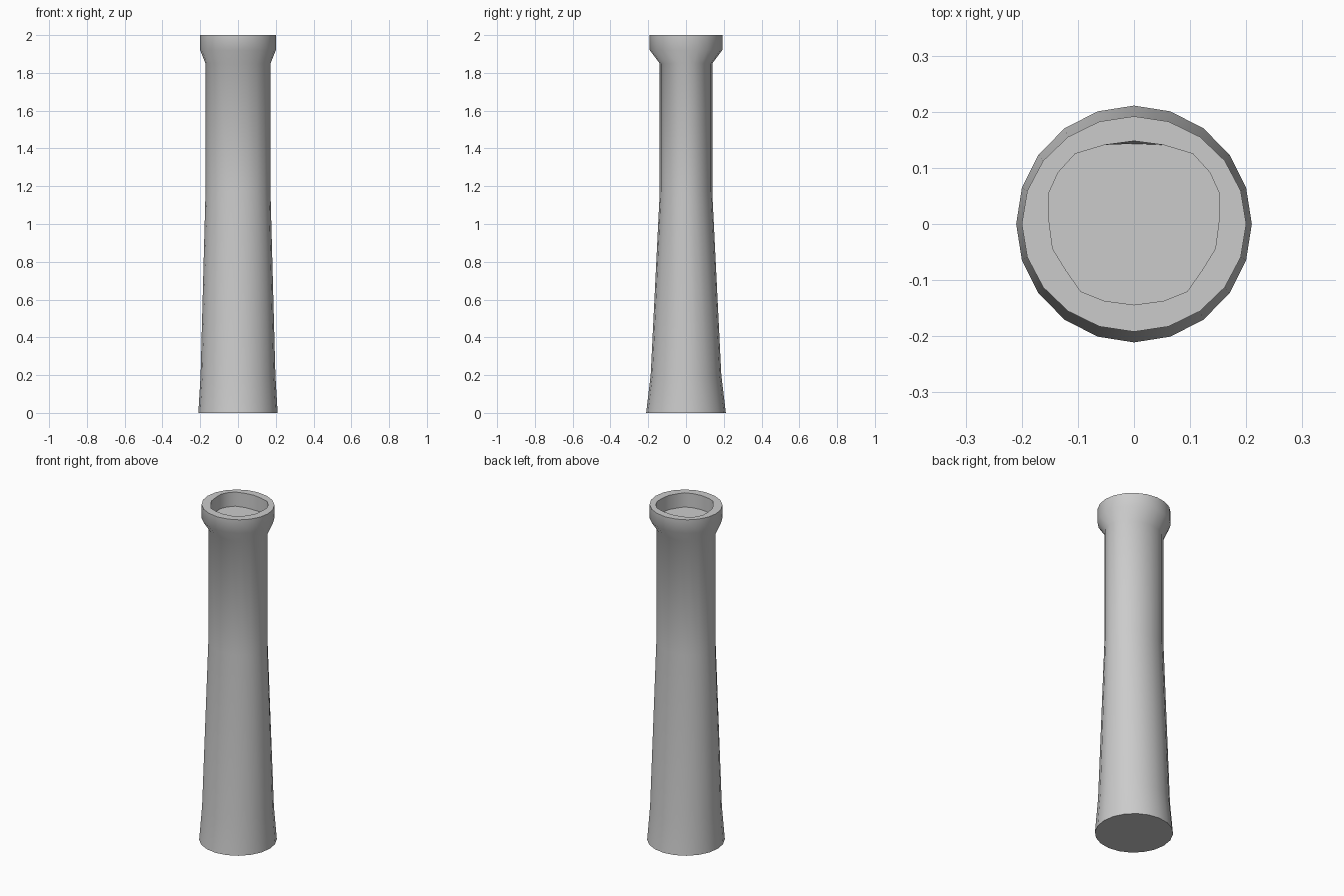
import bpy, bmesh
from math import sin, cos, pi

if "Cube" in bpy.data.objects:
    bpy.data.objects.remove(bpy.data.objects["Cube"])

N = 20
bm = bmesh.new()

def ellipse(z, rx, ry):
    return [bm.verts.new((rx * sin(2 * pi * i / N), ry * cos(2 * pi * i / N), z)) for i in range(N)]

def mirrored(half, z, back=None):
    # half outline runs from back centre round the right side to front centre
    pts = half + [(-x, y) for x, y in half[-2:0:-1]]
    if back is not None:
        pts[0] = (0, back)
    return [bm.verts.new((x, y, z)) for x, y in pts]

def bridge(a, b):
    for i in range(N):
        j = (i + 1) % N
        bm.faces.new((a[i], a[j], b[j], b[i]))

# Outer shaft: round foot, flattened neck, flared collar
profile = [(0, .21, .211), (.2, .198, .187), (1.17, .172, .139),
           (1.85, .172, .139), (1.92, .2, .192), (2.0, .2, .192)]
rings = [ellipse(*p) for p in profile]

# Shallow socket in the top
socket = [(0, .148), (.052, .141), (.105, .125), (.135, .092), (.152, .055), (.152, .01),
          (.145, -.044), (.121, -.083), (.095, -.12), (.053, -.137), (0, -.144)]
rings.append(mirrored(socket, 2.0))
rings.append(mirrored(socket, 1.915, back=.143))

for a, b in zip(rings, rings[1:]):
    bridge(a, b)
bm.faces.new(rings[0])
bm.faces.new(rings[-1])
bmesh.ops.recalc_face_normals(bm, faces=bm.faces)

mesh = bpy.data.meshes.new("column")
bm.to_mesh(mesh)
bm.free()
column = bpy.data.objects.new("column", mesh)
bpy.context.collection.objects.link(column)
bpy.context.view_layer.objects.active = column
column.select_set(True)
bpy.ops.object.shade_smooth_by_angle(angle=pi / 4)
